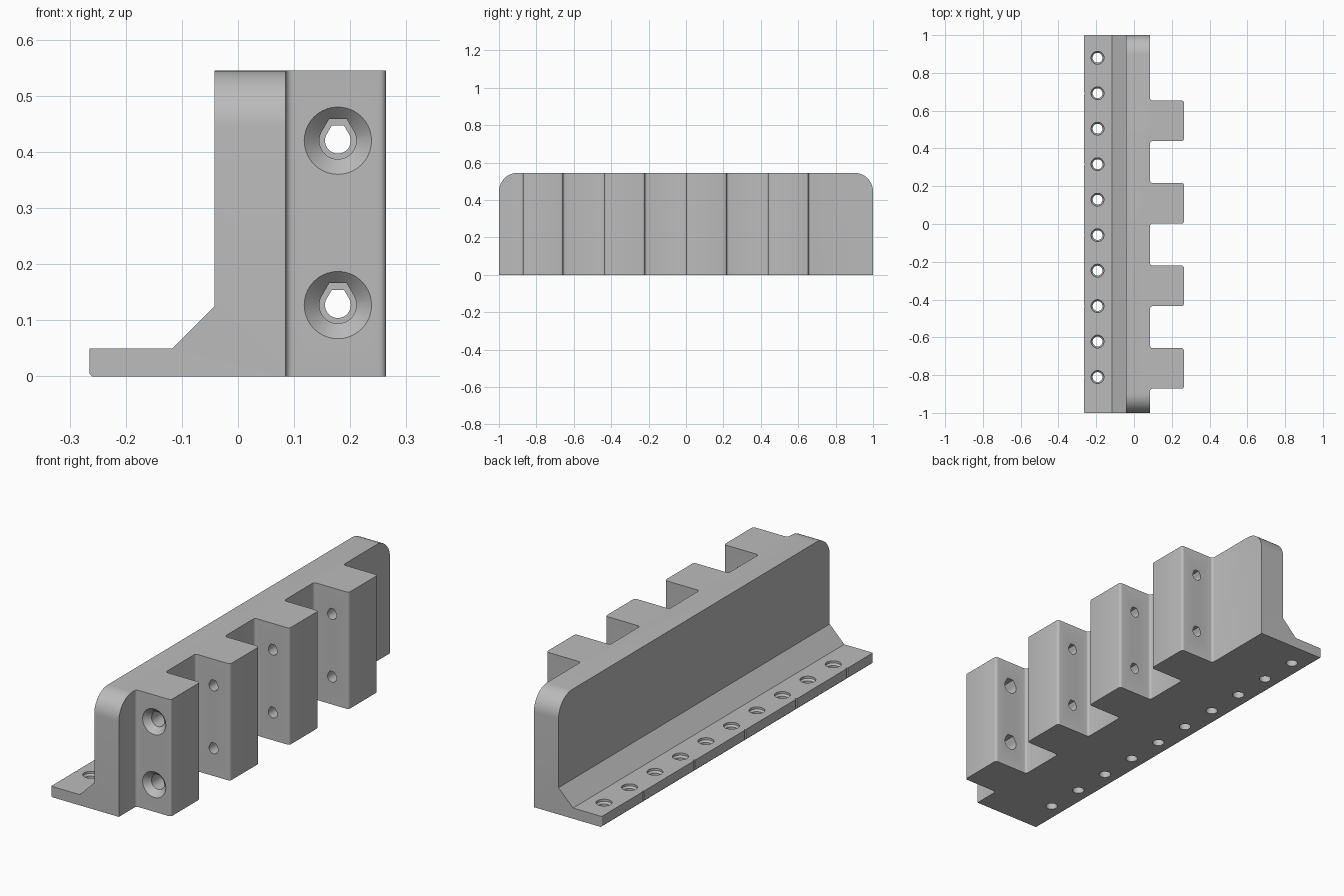
import bpy, bmesh
from math import sin, cos, radians
from mathutils import Vector

if "Cube" in bpy.data.objects:
    bpy.data.objects.remove(bpy.data.objects["Cube"], do_unlink=True)

HEIGHT, OUTER, WALL = 0.545, 0.264, 0.085
PITCH, TOOTH, FIRST = 0.437, 0.215, -0.872

grey = bpy.data.materials.new("plain grey")
grey.use_nodes = True
grey.diffuse_color = (0.5, 0.5, 0.5, 1)
grey.node_tree.nodes["Principled BSDF"].inputs["Base Color"].default_value = (0.5, 0.5, 0.5, 1)


def make(name, bm):
    bmesh.ops.recalc_face_normals(bm, faces=bm.faces)
    mesh = bpy.data.meshes.new(name)
    bm.to_mesh(mesh)
    bm.free()
    ob = bpy.data.objects.new(name, mesh)
    bpy.context.collection.objects.link(ob)
    return ob


def prism(points, offset):
    """Extrude a closed 3D outline by an offset."""
    bm = bmesh.new()
    face = bm.faces.new([bm.verts.new(p) for p in points])
    new = bmesh.ops.extrude_face_region(bm, geom=[face])["geom"]
    verts = [v for v in new if isinstance(v, bmesh.types.BMVert)]
    bmesh.ops.translate(bm, verts=verts, vec=offset)
    bmesh.ops.recalc_face_normals(bm, faces=bm.faces)
    return bm


def round_edges(bm, rule, radius, segments):
    edges = [e for e in bm.edges if rule(e.verts[0].co, e.verts[1].co)]
    bmesh.ops.bevel(bm, geom=edges, offset=radius, segments=segments,
                    profile=0.5, affect='EDGES', clamp_overlap=True)


def upright(a, b, x):
    return abs(a.z - b.z) > 0.04 and abs(a.x - x) < 0.001 and abs(b.x - x) < 0.001


def cut(target, cutter):
    mod = target.modifiers.new("cut", 'BOOLEAN')
    mod.operation, mod.solver, mod.object = 'DIFFERENCE', 'EXACT', cutter
    bpy.context.view_layer.update()
    graph = bpy.context.evaluated_depsgraph_get()
    mesh = bpy.data.meshes.new_from_object(target.evaluated_get(graph))
    target.modifiers.clear()
    target.data = mesh
    bpy.data.objects.remove(cutter, do_unlink=True)


def revolved(rings, centre, axis, sides=40):
    """Closed round cutter from (distance along axis, radius) rings."""
    bm = bmesh.new()
    loops = []
    for d, r in rings:
        loop = []
        for i in range(sides):
            u, v = r * cos(radians(360 * i / sides)), r * sin(radians(360 * i / sides))
            p = Vector((u, d, v)) if axis == 'Y' else Vector((u, v, d))
            loop.append(bm.verts.new(p + Vector(centre)))
        loops.append(loop)
    for a, b in zip(loops, loops[1:]):
        for i in range(sides):
            j = (i + 1) % sides
            bm.faces.new((a[i], a[j], b[j], b[i]))
    bm.faces.new(loops[0])
    bm.faces.new(loops[-1])
    return make("round_cutter", bm)


def teardrop(x, z, r, y0, y1):
    """Bolt hole with a sloped, flat-topped roof."""
    pts = [(x + r * cos(radians(a)), y0, z + r * sin(radians(a)))
           for a in range(-210, 31, 10)]
    pts += [(x + 0.47 * r, y0, z + 1.18 * r), (x - 0.47 * r, y0, z + 1.18 * r)]
    return make("bolt_cutter", prism(pts, (0, y1 - y0, 0)))


# Bracket: extruded section with foot flange, sloped web and tall wall
section = [(-0.265, 0.005), (-0.26, 0), (OUTER, 0), (OUTER, HEIGHT),
           (-0.042, HEIGHT), (-0.042, 0.125), (-0.117, 0.05), (-0.265, 0.05)]
bm = prism([(x, -1, z) for x, z in section], (0, 2, 0))
round_edges(bm, lambda a, b: abs(a.y - b.y) < 0.001 and min(a.z, b.z) > HEIGHT - 0.001, 0.1, 12)
round_edges(bm, lambda a, b: abs(a.y - b.y) < 0.001 and upright(a, b, -0.265), 0.055, 8)
bracket = make("bracket", bm)

# Gaps between the teeth, filleted where they meet the wall
edges = [-1.2]
for i in range(4):
    edges += [FIRST + i * PITCH, FIRST + i * PITCH + TOOTH]
edges.append(1.2)
for y0, y1 in zip(edges[::2], edges[1::2]):
    bm = prism([(WALL, y0, -0.1), (0.4, y0, -0.1), (0.4, y1, -0.1), (WALL, y1, -0.1)], (0, 0, 0.8))
    round_edges(bm, lambda a, b: upright(a, b, WALL), 0.012, 4)
    cut(bracket, make("gap_cutter", bm))

# Softened outer corners of the teeth
bm = bmesh.new()
bm.from_mesh(bracket.data)
round_edges(bm, lambda a, b: upright(a, b, OUTER), 0.012, 4)
bm.to_mesh(bracket.data)
bm.free()

# Two rows of bolt holes: wide and countersunk in the front tooth
for z in (0.127, 0.42):
    cut(bracket, teardrop(0.178, z, 0.023, FIRST + TOOTH + 0.1, 0.8))
    cut(bracket, teardrop(0.178, z, 0.033, FIRST - 0.1, FIRST + TOOTH + 0.1))
    cut(bracket, revolved([(-0.01, 0.07), (0.028, 0.032)], (0.178, FIRST, z), 'Y'))

# Screw holes along the foot, with a small notch beside every second one
for i in range(10):
    y = 0.88 - i * 0.1878
    cut(bracket, revolved([(-0.05, 0.026), (0.032, 0.026), (0.04, 0.034), (0.1, 0.034)],
                          (-0.193, y, 0), 'Z', 32))
    if i % 2:
        cut(bracket, make("notch_cutter", prism(
            [(-0.27, y - 0.008, -0.01), (-0.259, y, -0.01), (-0.27, y + 0.008, -0.01)],
            (0, 0, 0.1))))

bracket.data.materials.clear()
bracket.data.materials.append(grey)
for p in bracket.data.polygons:
    p.material_index = 0

# Smooth the curved parts and keep crisp edges
bpy.ops.object.select_all(action='DESELECT')
bracket.select_set(True)
bpy.context.view_layer.objects.active = bracket
bpy.ops.object.shade_smooth_by_angle(angle=radians(30))
